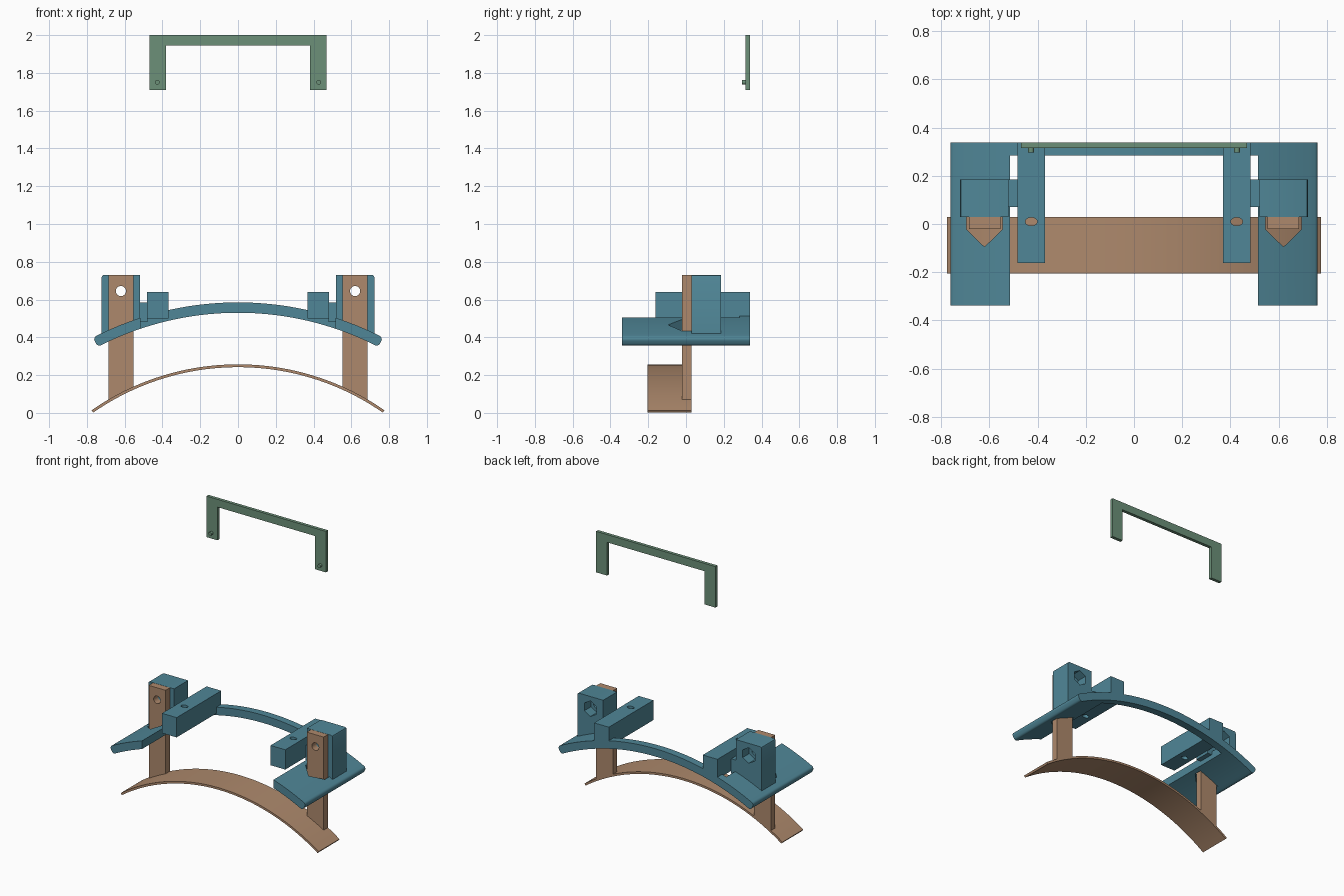
import bpy, bmesh, math

if "Cube" in bpy.data.objects:
    bpy.data.objects.remove(bpy.data.objects["Cube"])


def material(name, rgb):
    m = bpy.data.materials.new(name)
    m.diffuse_color = (*rgb, 1)
    m.use_nodes = True
    m.node_tree.nodes["Principled BSDF"].inputs["Base Color"].default_value = m.diffuse_color
    return m


BLUE = material("blue", (0.08, 0.24, 0.31))
TAN = material("tan", (0.42, 0.25, 0.15))
GREEN = material("green", (0.15, 0.28, 0.19))


def prism(name, pts, axis, lo, hi, mat=None):
    """Extrude a 2D outline: (x, z) along y, or (x, y) along z."""
    bm = bmesh.new()
    place = (lambda p, h: (p[0], h, p[1])) if axis == 'Y' else (lambda p, h: (p[0], p[1], h))
    a = [bm.verts.new(place(p, lo)) for p in pts]
    b = [bm.verts.new(place(p, hi)) for p in pts]
    bm.faces.new(a)
    bm.faces.new(b[::-1])
    n = len(pts)
    for i in range(n):
        j = (i + 1) % n
        bm.faces.new((a[i], b[i], b[j], a[j]))
    bmesh.ops.recalc_face_normals(bm, faces=bm.faces)
    me = bpy.data.meshes.new(name)
    bm.to_mesh(me)
    bm.free()
    ob = bpy.data.objects.new(name, me)
    bpy.context.collection.objects.link(ob)
    if mat:
        me.materials.append(mat)
    return ob


def finish(ob, cutters=(), mirror=False):
    """Cut holes, mirror across x, bake and shade."""
    for c in cutters:
        m = ob.modifiers.new("cut", 'BOOLEAN')
        m.object, m.operation, m.solver = c, 'DIFFERENCE', 'EXACT'
    if mirror:
        m = ob.modifiers.new("mirror", 'MIRROR')
        m.use_mirror_merge = False
    dg = bpy.context.evaluated_depsgraph_get()
    baked = bpy.data.meshes.new_from_object(ob.evaluated_get(dg))
    ob.modifiers.clear()
    ob.data = baked
    for c in cutters:
        bpy.data.objects.remove(c)
    bpy.ops.object.select_all(action='DESELECT')
    ob.select_set(True)
    bpy.context.view_layer.objects.active = ob
    bpy.ops.object.shade_smooth_by_angle(angle=math.radians(30))


def rect(x0, x1, y0, y1):
    return [(x0, y0), (x1, y0), (x1, y1), (x0, y1)]


def ring(cx, cy, rx, ry=None, n=24, turn=0):
    ry = ry or rx
    return [(cx + rx * math.cos(turn + math.tau * i / n),
             cy + ry * math.sin(turn + math.tau * i / n)) for i in range(n)]


def polar(ang, r, centre):
    return (r * math.sin(ang), centre + r * math.cos(ang))


def sweep(a0, a1, r, centre, n):
    return [polar(a0 + (a1 - a0) * i / n, r, centre) for i in range(n + 1)]


# curved base strip
R, C = 1.357, 0.257 - 1.357
A = math.asin(0.775 / R)
finish(prism("base_strip", sweep(-A, A, R, C, 48) + sweep(A, -A, R - 0.015, C, 48),
             'Y', -0.205, 0.028, TAN))

# upright posts with bolt holes
post = prism("posts", [(0.553, 0.13), (0.685, 0.062), (0.685, 0.73), (0.553, 0.73)],
             'Y', -0.02, 0.028, TAN)
finish(post, [prism("post_hole", ring(0.62, 0.645, 0.027), 'Y', -0.1, 0.1)], True)

# rear arch of the frame
RO, RI = 1.674, 1.619
C = 0.585 - RO
ao, ai = math.asin(0.515 / RO), math.asin(0.515 / RI)
finish(prism("rear_arch", sweep(-ao, ao, RO, C, 36) + sweep(ai, -ai, RI, C, 36),
             'Y', 0.284, 0.338, BLUE))

# side plates with rounded outer edges and pentagon slots
END, c = 0.4767, 0.02
outline = sweep(ao, END - c / RO, RO, C, 10)
for i in range(1, 7):
    t = math.pi / 2 * i / 6
    outline.append(polar(END - c / RO * (1 - math.sin(t)), RO - c * (1 - math.cos(t)), C))
for i in range(6):
    t = math.pi / 2 * i / 6
    outline.append(polar(END - c / RI * (1 - math.cos(t)), RI + c * (1 - math.sin(t)), C))
outline += sweep(END - c / RI, ai, RI, C, 10)
plate = prism("side_plates", outline, 'Y', -0.338, 0.338, BLUE)
slot = prism("slot", [(0.545, 0.032), (0.545, -0.022), (0.62, -0.095), (0.695, -0.022),
                      (0.695, 0.032)], 'Z', 0.2, 0.7)
finish(plate, [slot], True)

# clamp blocks with bolt hole and hexagonal nut recess at the back
block = prism("clamp_blocks", [(0.52, 0.46), (0.722, 0.39), (0.722, 0.718), (0.718, 0.727),
                               (0.71, 0.731), (0.52, 0.731)], 'Y', 0.028, 0.184, BLUE)
finish(block, [prism("bolt_hole", ring(0.62, 0.645, 0.027), 'Y', 0, 0.3),
               prism("nut_recess", ring(0.62, 0.645, 0.055, n=6, turn=math.pi / 6),
                     'Y', 0.11, 0.3)], True)

# links between blocks and rails
finish(prism("links", rect(0.48, 0.525, 0.48, 0.585), 'Y', 0.07, 0.184, BLUE), mirror=True)

# rails with vertical oval holes
rail = prism("rails", rect(0.368, 0.483, 0.50, 0.64), 'Y', -0.161, 0.338, BLUE)
finish(rail, [prism("rail_hole", ring(0.426, 0.01, 0.025, 0.017), 'Z', 0.4, 0.8)], True)

# floating bracket with locating pins
W, L = 0.468, 0.382
finish(prism("bracket", [(-W, 1.71), (-L, 1.71), (-L, 1.945), (L, 1.945), (L, 1.71),
                         (W, 1.71), (W, 2.0), (-W, 2.0)], 'Y', 0.315, 0.338, GREEN))
finish(prism("bracket_pins", ring(0.427, 1.75, 0.012, n=16), 'Y', 0.296, 0.318, GREEN), mirror=True)
